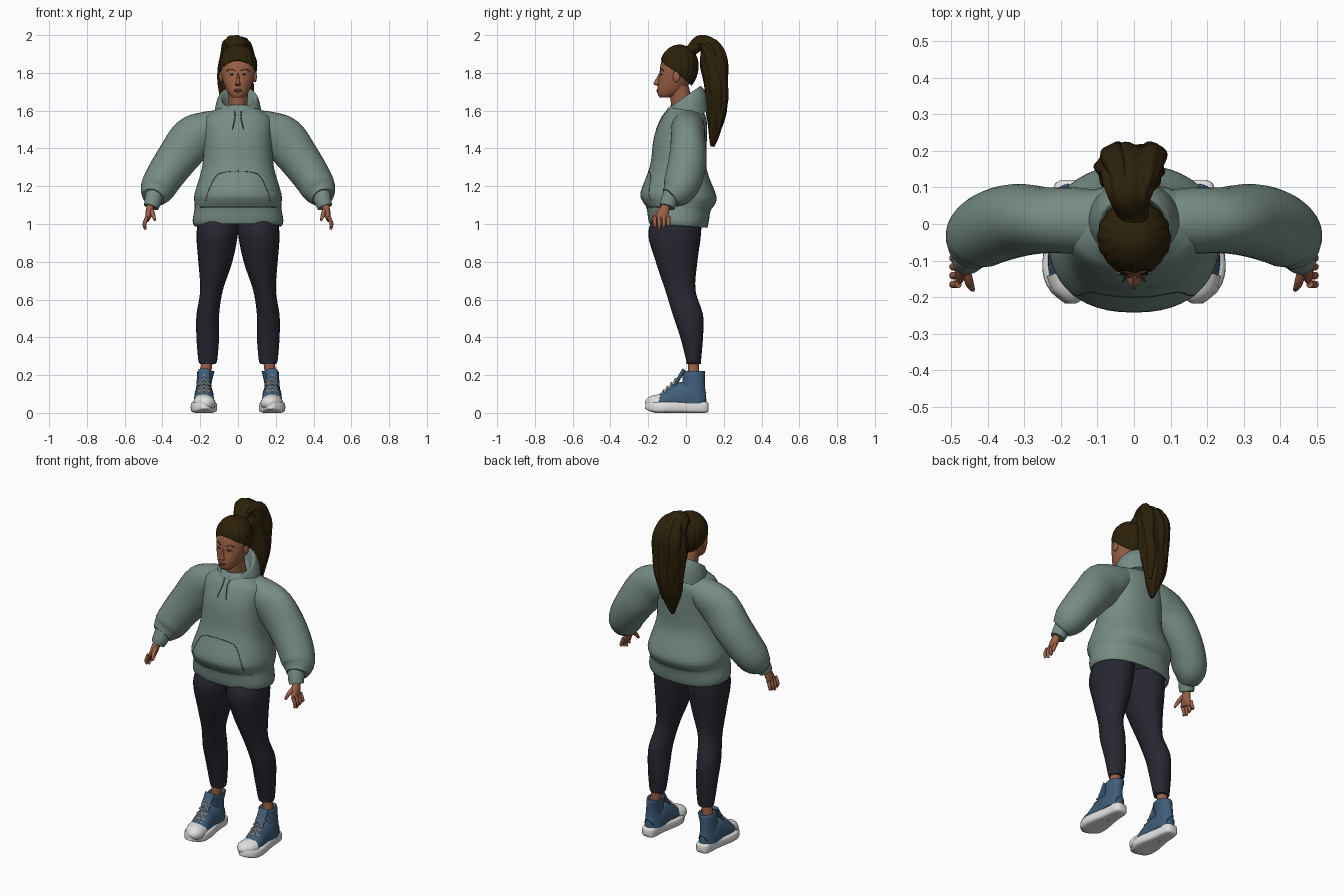
import bpy
import bmesh
from math import sin, cos, pi, copysign, radians
from mathutils import Vector, Matrix
from mathutils.bvhtree import BVHTree

default_cube = bpy.data.objects.get("Cube")
if default_cube:
    bpy.data.objects.remove(default_cube, do_unlink=True)

X, Y, Z = Vector((1, 0, 0)), Vector((0, 1, 0)), Vector((0, 0, 1))
SIDES = (("left_", 1), ("right_", -1))


def material(name, *color):
    mat = bpy.data.materials.new(name)
    mat.diffuse_color = (*color, 1)
    mat.use_nodes = True
    shader = next(node for node in mat.node_tree.nodes if node.type == 'BSDF_PRINCIPLED')
    shader.inputs["Base Color"].default_value = (*color, 1)
    return mat


SAGE = material("sage fabric", .18, .26, .23)
SEAM = material("dark seam", .06, .09, .08)
NAVY = material("dark leggings", .02, .02, .03)
HAIR = material("dark brown hair", .025, .015, .003)
SKIN = material("brown skin", .33, .12, .06)
LIPS = material("lips", .25, .07, .05)
BLUE = material("blue canvas", .05, .11, .19)
WHITE = material("white rubber", .75, .75, .74)
DARK = material("dark iris", .02, .01, .01)


def finish(name, bm, mat):
    """Turn a bmesh into a smooth object and return a tree for projections."""
    bmesh.ops.recalc_face_normals(bm, faces=bm.faces)
    tree = BVHTree.FromBMesh(bm)
    mesh = bpy.data.meshes.new(name)
    bm.to_mesh(mesh)
    bm.free()
    mesh.materials.append(mat)
    mesh.shade_smooth()
    mesh.set_sharp_from_angle(angle=radians(60))
    bpy.context.scene.collection.objects.link(bpy.data.objects.new(name, mesh))
    return tree


def bridge(name, rings, mat):
    """Bridge rings of equal size and cap both ends."""
    bm = bmesh.new()
    rows = [[bm.verts.new(point) for point in ring] for ring in rings]
    for low, high in zip(rows, rows[1:]):
        for j in range(len(low)):
            bm.faces.new((low[j - 1], low[j], high[j], high[j - 1]))
    bm.faces.new(rows[0])
    bm.faces.new(rows[-1])
    return finish(name, bm, mat)


def smooth_path(points, steps):
    """Catmull-Rom interpolation of points of any dimension."""
    p = [Vector(point) for point in points]
    p = [p[0]] + p + [p[-1]]
    out = []
    for a, b, c, d in zip(p, p[1:], p[2:], p[3:]):
        for i in range(steps):
            t = i / steps
            out.append(b + (c - a) * (t / 2) + (a * 2 - b * 5 + c * 4 - d) * (t * t / 2)
                       + (b * 3 - a - c * 3 + d) * (t ** 3 / 2))
    return out + [p[-1]]


def tube(name, points, mat, axis=Y, level=False, tilt=0, side=1, sides=28, power=2,
         steps=4, ridge=0, lobes=7):
    """Loft circles (x, y, z, radius) or ellipses (x, y, z, across, along axis)."""
    data = smooth_path([q if len(q) == 5 else (*q, q[-1]) for q in points], steps)
    mids = [Vector((q[0] * side, q[1], q[2])) for q in data]
    last = len(mids) - 1
    rings = []
    for i, (mid, q) in enumerate(zip(mids, data)):
        run = Z if level else (mids[min(i + 1, last)] - mids[max(i - 1, 0)]).normalized()
        along = (axis - run * axis.dot(run)).normalized()
        across = along.cross(run)
        ring = []
        for j in range(sides):
            a = 2 * pi * j / sides
            c, s = (copysign(abs(w) ** (2 / power), w) for w in (cos(a), sin(a)))
            swell = 1 + ridge * (sin(lobes * a + i / 7) + sin(i / 2 + 2 * sin(a))) / 2
            ring.append(mid + (across * q[3] * c + along * q[4] * s) * swell + Z * tilt * s)
        rings.append(ring)
    return bridge(name, rings, mat)


def pair(name, points, mat, **options):
    for label, side in SIDES:
        tube(label + name, points, mat, side=side, **options)


def central(name, rows, mat, shift=0, **options):
    """Loft rings (y, z, across, along axis) near the middle plane."""
    return tube(name, [(shift, *row) for row in rows], mat, **options)


def blob(name, center, radii, mat):
    bm = bmesh.new()
    shape = Matrix.Translation(center) @ Matrix.Diagonal((*radii, 1))
    bmesh.ops.create_uvsphere(bm, u_segments=20, v_segments=12, radius=1, matrix=shape)
    finish(name, bm, mat)


def on_front(tree, x, z):
    return tree.ray_cast(Vector((x, -1, z)), Y)[0]


def seam(name, tree, points, radius, mat, side=1):
    """Lay a thin cord on the front of a surface, through (x, z) points."""
    hits = [on_front(tree, x * side, z) for x, z in smooth_path(points, 6)]
    tube(name, [(*hit, radius) for hit in hits if hit], mat, sides=8, steps=1)


# Hoodie body with a ribbed hem and a loose, overhanging waist
body = central("hoodie_body", [
    (-.04, 1.02, .21, .13), (-.04, .99, .23, .15), (-.04, 1.02, .24, .16), (-.04, 1.08, .23, .17),
    (-.04, 1.11, .23, .19), (-.04, 1.16, .23, .2), (-.04, 1.3, .19, .15), (-.03, 1.45, .18, .14),
    (-.01, 1.55, .18, .12), (0, 1.59, .14, .1), (0, 1.62, .09, .08)],
    SAGE, level=True, tilt=-.01, sides=48, power=2.3)
seam("hem_seam", body, [(-.2, 1.09), (0, 1.09), (.2, 1.09)], .002, SEAM)
pocket_half = [(-.17, 1.12), (-.15, 1.19), (-.09, 1.27)]
pocket = pocket_half + [(-x, z) for x, z in reversed(pocket_half)]
seam("pocket_seam", body, pocket, .002, SEAM)
for label, side in SIDES:
    seam(label + "drawstring", body, [(.02, 1.6), (.015, 1.57), (.03, 1.5)], .003, SEAM, side)

# Lowered hood standing around the neck
central("hood_collar", [
    (0, 1.54, .13, .12), (0, 1.62, .12, .11), (-.01, 1.67, .1, .09),
    (-.01, 1.65, .08, .08), (0, 1.6, .06, .06)], SAGE, level=True, tilt=.06)

# Balloon sleeves gathered into cuffs
pair("sleeve", [
    (.08, .01, 1.54, .07, .08), (.16, .01, 1.5, .1, .09), (.24, .01, 1.45, .12, .09),
    (.32, .01, 1.35, .11, .1), (.39, -.01, 1.25, .1, .1), (.43, -.04, 1.18, .09, .09),
    (.45, -.08, 1.14, .06, .06)], SAGE)
pair("cuff", [(.44, -.07, 1.16, .05), (.45, -.09, 1.12, .045), (.46, -.1, 1.09, .04)], SAGE)

# Hands with relaxed fingers
pair("palm", [(.46, -.1, 1.11, .02, .02), (.47, -.12, 1.06, .02, .03),
              (.48, -.13, 1.02, .01, .04)], SKIN)
for i, name in enumerate(("index", "middle", "ring", "little")):
    y, tip = .024 * i - .165, .97 + .01 * abs(i - 1)
    pair(name + "_finger", [(.48, y, 1.04, .01), (.495, y, 1, .01), (.49, y, tip, .006)],
         SKIN, sides=12)
pair("thumb", [(.46, -.12, 1.08, .012), (.45, -.16, 1.05, .012), (.44, -.18, 1.02, .006)],
     SKIN, axis=X, sides=12)

# Leggings and bare ankles
pair("legging", [
    (.1, -.04, 1.06, .1, .12), (.11, -.06, .95, .11, .14), (.12, -.05, .8, .09, .11),
    (.14, -.03, .65, .06, .08), (.16, .01, .52, .06, .08), (.16, .03, .4, .06, .06),
    (.16, .04, .28, .05, .04), (.16, .04, .26, .04, .04)], NAVY, level=True)
pair("ankle", [(.16, .04, .3, .03), (.18, .04, .15, .03)], SKIN, level=True)

# High-top shoes
pair("shoe_sole", [
    (.18, .12, .03, .02, .02), (.18, .1, .03, .03, .04), (.18, .01, .03, .03, .05),
    (.18, -.1, .03, .03, .07), (.18, -.16, .03, .03, .06), (.17, -.21, .04, .02, .02)],
    WHITE, axis=X, power=4)
pair("shoe_foot", [
    (.18, .09, .06, .05, .03), (.18, .03, .08, .08, .05), (.18, -.04, .08, .08, .05),
    (.18, -.1, .06, .06, .055), (.18, -.15, .05, .04, .05)], BLUE, axis=X)
pair("toe_cap", [(.18, -.13, .05, .05, .06), (.17, -.18, .05, .04, .05),
                 (.17, -.21, .04, .02, .02)], WHITE, axis=X)
pair("shoe_shaft", [
    (.18, .03, .05, .05, .08), (.18, .04, .15, .04, .06), (.17, .04, .22, .045, .06),
    (.17, .04, .21, .03, .05)], BLUE, level=True)
pair("shoe_tongue", [(.18, -.07, .13, .01, .03), (.18, -.01, .23, .01, .03)], BLUE, axis=X)
for i in range(5):
    middle = Vector((.18, .021 * i - .12, .02 * i + .12))
    for turn, slant in enumerate((Y + Z, -Y - Z)):
        reach = X * .03 + slant * .01
        drop = Z * .02
        lace = (middle - reach - drop, middle, middle + reach - drop)
        pair(f"lace_{i}_{turn}", [(*p, .004) for p in lace], WHITE, sides=6)

# Head and neck
central("neck", [(0, 1.56, .06, .06), (-.02, 1.64, .05, .06), (-.04, 1.74, .06, .05)],
        SKIN, level=True)
head = central("head", [
    (-.11, 1.67, .03, .03), (-.09, 1.69, .05, .06), (-.07, 1.73, .07, .08), (-.05, 1.8, .09, .09),
    (-.04, 1.86, .09, .09), (-.04, 1.92, .05, .05)], SKIN, level=True, sides=36)
central("nose", [(-.13, 1.8, .005, .01), (-.15, 1.75, .01, .02), (-.15, 1.74, .017, .02),
                 (-.14, 1.73, .01, .01)], SKIN, level=True)
for name, height in (("upper_lip", 1.71), ("lower_lip", 1.702)):
    blob(name, on_front(head, 0, height), (.022, .005, .005), LIPS)
for label, side in SIDES:
    eye = on_front(head, side * .035, 1.79)
    blob(label + "eye", eye, (.013, .003, .005), WHITE)
    blob(label + "iris", eye - Y * .002, (.007, .003, .005), DARK)
    seam(label + "eyelid", head, [(.02, 1.79), (.035, 1.796), (.05, 1.79)], .002, DARK, side)
    seam(label + "eyebrow", head, [(.015, 1.81), (.04, 1.82), (.06, 1.81)], .002, HAIR, side)
    blob(label + "ear", (side * .09, -.05, 1.78), (.01, .02, .03), SKIN)

# Combed-back hair with an arched hairline that drops from forehead to nape
cap = []
levels, segments = 20, 96
for i in range(levels):
    ring = []
    for j in range(segments):
        a = 2 * pi * j / segments
        arch = max(0, -sin(a)) ** 8 / 8
        phi = (1.94 + sin(a) / 2 - arch) * (1 - i / levels)
        out = sin(phi) * (.1 + .002 * sin(a * 16 + phi) * sin(phi))
        rise = cos(phi) * (.11 if cos(phi) > 0 else .14)
        ring.append(Vector((out * cos(a), out * sin(a) - .035, 1.84 + rise)))
    cap.append(ring)
bridge("hair_cap", cap, HAIR)
central("hair_tie", [(.01, 1.91, .03, .04), (.07, 1.95, .03, .04)], HAIR, axis=X)

# Thick wavy ponytail with a lock on each side
central("ponytail", [
    (.03, 1.92, .03, .04), (.08, 1.96, .04, .06), (.13, 1.92, .06, .08), (.15, 1.83, .07, .09),
    (.16, 1.7, .06, .09), (.16, 1.58, .05, .07), (.15, 1.48, .03, .04), (.14, 1.41, .01, .01)],
    HAIR, shift=-.01, axis=X, sides=84, steps=6, ridge=.1, lobes=9)
pair("ponytail_lock", [
    (.02, .08, 1.96, .02), (.04, .14, 1.95, .03), (.05, .18, 1.87, .04), (.05, .19, 1.75, .03),
    (.04, .19, 1.65, .03), (.03, .17, 1.5, .01)], HAIR, axis=X, ridge=.12, lobes=5, sides=40)
